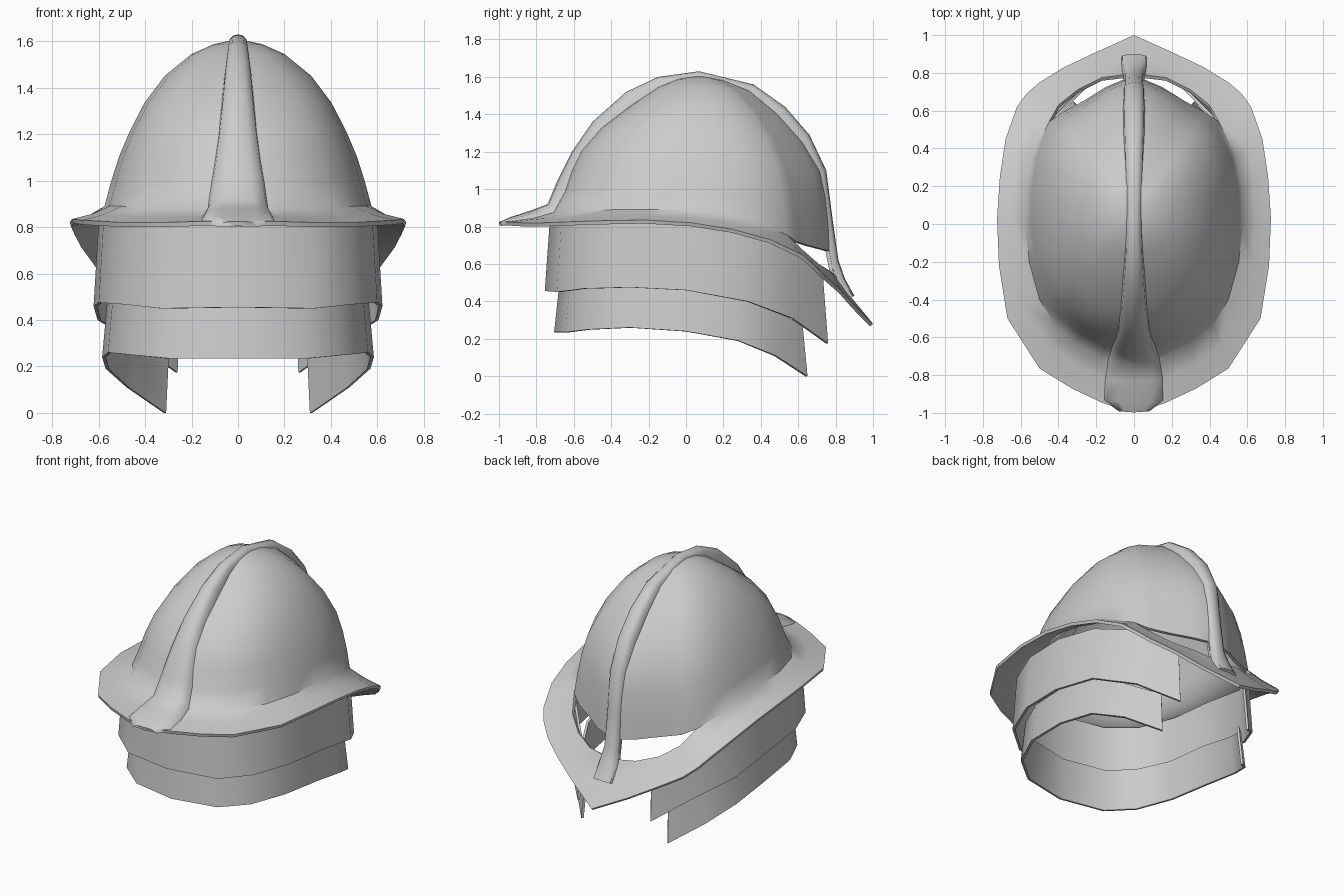
import bpy, bmesh
from mathutils import Vector
from math import radians

cube = bpy.data.objects.get("Cube")
if cube:
    bpy.data.objects.remove(cube)

grey = bpy.data.materials.new("plain grey")
grey.use_nodes = True
grey.diffuse_color = (0.6, 0.6, 0.6, 1)
grey.node_tree.nodes["Principled BSDF"].inputs["Base Color"].default_value = (0.6, 0.6, 0.6, 1)


def finish(bm, name, thickness=0, angle=40):
    """Turn a bmesh into a smooth, optionally thickened object."""
    bmesh.ops.remove_doubles(bm, verts=bm.verts, dist=0.0005)
    bmesh.ops.recalc_face_normals(bm, faces=bm.faces)
    mesh = bpy.data.meshes.new(name)
    bm.to_mesh(mesh)
    bm.free()
    mesh.materials.append(grey)
    obj = bpy.data.objects.new(name, mesh)
    bpy.context.collection.objects.link(obj)
    if thickness:
        mod = obj.modifiers.new("thickness", "SOLIDIFY")
        mod.thickness = thickness
        mod.offset = -1
    bpy.ops.object.select_all(action="DESELECT")
    obj.select_set(True)
    bpy.context.view_layer.objects.active = obj
    if thickness:
        bpy.ops.object.modifier_apply(modifier="thickness")
    bpy.ops.object.shade_smooth_by_angle(angle=radians(angle))
    return obj


def loft(bm, rows, skip=lambda r, c: False):
    """Bridge neighbouring rows of points with quads."""
    grid = [[bm.verts.new(p) for p in row] for row in rows]
    for r in range(len(grid) - 1):
        for c in range(len(grid[r]) - 1):
            if not skip(r, c):
                bm.faces.new((grid[r][c], grid[r][c + 1], grid[r + 1][c + 1], grid[r + 1][c]))
    return grid


def mirrored(half):
    """Extend a front-to-back half line over to the -x side."""
    return [Vector((-x, y, z)) for x, y, z in half[:0:-1]] + [Vector(p) for p in half]


# Shell: dome base and brim edge, listed from front to back
base = [(0, -.73, .875), (.17, -.7, .875), (.31, -.63, .88), (.42, -.53, .88),
        (.5, -.4, .89), (.555, -.2, .89), (.575, 0, .89), (.57, .18, .87),
        (.54, .36, .83), (.45, .54, .755), (.38, .59, .72), (.27, .65, .70),
        (.15, .725, .68), (.055, .765, .67), (0, .775, .66)]
brim = [(0, -1, .825), (.16, -.95, .825), (.33, -.87, .82), (.5, -.765, .82),
        (.67, -.5, .83), (.715, -.22, .835), (.725, .03, .82), (.71, .25, .785),
        (.68, .45, .73), (.62, .62, .65), (.57, .69, .59), (.5, .75, .53),
        (.37, .83, .46), (.2, .91, .37), (0, 1, .28)]
slot_edge = [(.4, .63, .67), (.3, .71, .60), (.17, .775, .56), (.055, .79, .545), (0, .79, .55)]
inner = base[:10] + slot_edge

# Dome shape: height fraction, then radius fraction at the side, front and back
levels = [(.15, .95, .92, .99), (.3, .89, .87, .97), (.45, .81, .80, .93),
          (.62, .70, .66, .80), (.78, .55, .46, .61), (.91, .35, .28, .4),
          (.97, .18, .15, .2), (1, 0, 0, 0)]
apex = Vector((0, .07, 1.61))


def dome_row(level):
    h, side, front, back = level
    row = []
    for p in base:
        d = Vector((p[0], p[1] - apex.y))
        k = (d.y / d.length) ** 2
        r = side * (1 - k) + (front if d.y < 0 else back) * k
        row.append((d.x * r, apex.y + d.y * r, p[2] + (apex.z - p[2]) * h))
    return row


middle = [Vector(a).lerp(Vector(b), .45) - Vector((0, 0, .008)) for a, b in zip(inner, brim)]
rows = [brim, middle, inner, base] + [dome_row(level) for level in levels]
n = len(base)


def is_gap(r, c):
    """Skip the two openings and the zero-width strip in front of them."""
    half_column = c - (n - 1) if c >= n - 1 else n - 2 - c
    return r == 2 and half_column < n - 2


bm = bmesh.new()
loft(bm, [mirrored(row) for row in rows], is_gap)
bmesh.ops.dissolve_degenerate(bm, dist=0.0005, edges=bm.edges)
loose = [v for v in bm.verts if not v.link_faces]
bmesh.ops.delete(bm, geom=loose, context="VERTS")
finish(bm, "dome_and_brim", .02, 45)

# Ridge: y, z, half width, side depth along the crest
crest = [(-.995, .825, .09, .025), (-.94, .85, .165, .035), (-.83, .885, .155, .05),
         (-.74, .92, .135, .07), (-.69, 1.04, .115, .08), (-.61, 1.2, .092, .08),
         (-.5, 1.36, .074, .08), (-.32, 1.52, .058, .08), (-.15, 1.6, .047, .06),
         (.07, 1.63, .042, .06), (.36, 1.56, .05, .06), (.53, 1.44, .056, .06),
         (.66, 1.29, .058, .06), (.75, 1.1, .056, .06), (.785, .83, .05, .05),
         (.815, .62, .05, .045), (.85, .52, .065, .04), (.9, .43, .07, .03)]
section = [(-1, 1), (-.88, .35), (-.5, .08), (0, 0), (.5, .08), (.88, .35), (1, 1)]
rows = []
for i, (y, z, w, depth) in enumerate(crest):
    a, b = crest[max(i - 1, 0)], crest[min(i + 1, len(crest) - 1)]
    along = Vector((0, b[0] - a[0], b[1] - a[1])).normalized()
    inward = Vector((0, along.z, -along.y))
    rows.append([Vector((s * w, y, z)) + inward * d * depth for s, d in section])
bm = bmesh.new()
grid = loft(bm, rows)
bm.faces.new(grid[0])
bm.faces.new(grid[-1])
finish(bm, "crest_ridge", 0, 50)

# Neck guards: x, y, top z, bottom z from front to open ends
upper = [(0, -.755, .83, .455), (.33, -.69, .83, .45), (.5, -.55, .83, .468),
         (.6, -.3, .83, .475), (.622, 0, .82, .46), (.605, .33, .76, .40),
         (.46, .57, .70, .31), (.27, .76, .52, .175)]
lower = [(0, -.705, .5, .235), (.3, -.645, .5, .235), (.46, -.52, .51, .25),
         (.56, -.3, .51, .26), (.585, 0, .5, .24), (.57, .28, .44, .19),
         (.48, .48, .36, .11), (.32, .65, .27, 0)]
for name, band, taper in (("upper_neck_guard", upper, .965), ("lower_neck_guard", lower, .96)):
    bm = bmesh.new()
    top = [(x * taper, y * taper, t) for x, y, t, _ in band]
    bottom = [(x, y, b) for x, y, _, b in band]
    loft(bm, [mirrored(bottom), mirrored(top)])
    finish(bm, name, .015, 60)
